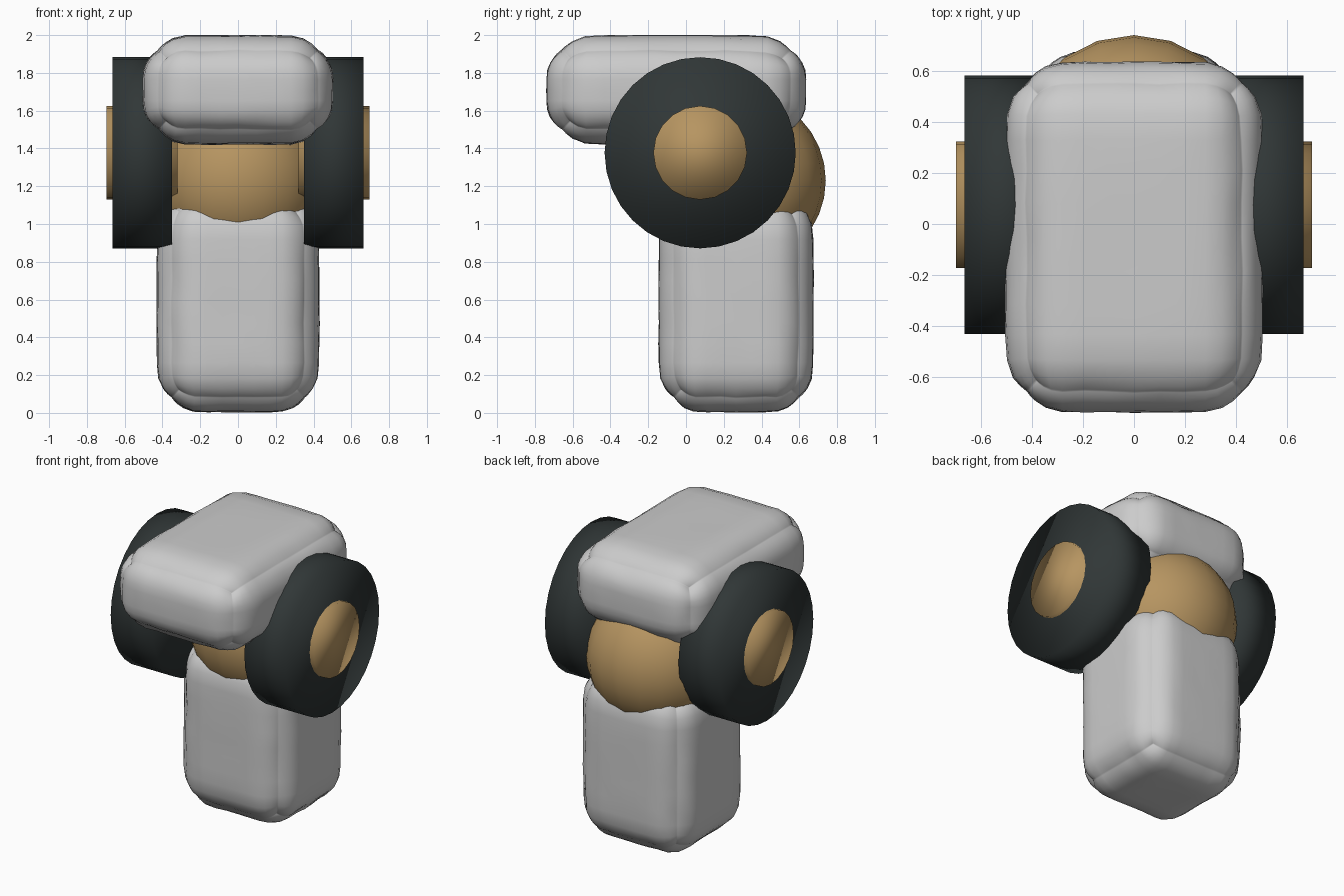
import bpy, bmesh, math
from mathutils import Vector, noise

if "Cube" in bpy.data.objects:
    bpy.data.objects.remove(bpy.data.objects["Cube"])


def material(name, rgb):
    m = bpy.data.materials.new(name)
    m.diffuse_color = (*rgb, 1)
    m.use_nodes = True
    m.node_tree.nodes["Principled BSDF"].inputs["Base Color"].default_value = m.diffuse_color
    return m


GOLD = material("gold", (0.47, 0.30, 0.12))
BLACK = material("black", (0.03, 0.038, 0.038))


def soft_block(name, lo, hi, radius, bulge=0.024, wobble=0.012):
    """Pillow-like rounded box with a slightly uneven, hand-worked surface."""
    lo, hi = Vector(lo), Vector(hi)
    centre, half = (lo + hi) / 2, (hi - lo) / 2
    bm = bmesh.new()
    bmesh.ops.create_cube(bm, size=2)
    bmesh.ops.subdivide_edges(bm, edges=bm.edges[:], cuts=15, use_grid_fill=True)
    for v in bm.verts:
        # bunch the grid lines towards the rounded borders
        u = Vector([math.sin(c * math.pi / 2) for c in v.co])
        p = Vector([u[i] * half[i] for i in range(3)])
        core = Vector([max(-half[i] + radius, min(half[i] - radius, p[i])) for i in range(3)])
        n = (p - core).normalized()
        q = core + n * radius
        # faces swell gently towards their middles
        for i in range(3):
            a, b = [u[j] for j in range(3) if j != i]
            q[i] -= bulge * n[i] * (a ** 4 + b ** 4)
        # unevenness gathers around the worn edges
        worn = 0.4 + 0.6 * (1 - max(abs(c) for c in n)) / 0.42
        q += n * wobble * worn * noise.noise(q * 9 + centre)
        v.co = centre + q
    for f in bm.faces:
        f.smooth = True
    mesh = bpy.data.meshes.new(name)
    bm.to_mesh(mesh)
    bm.free()
    ob = bpy.data.objects.new(name, mesh)
    bpy.context.collection.objects.link(ob)
    return ob


def disc(name, x0, x1, radius, sides, mat):
    """Cylinder along x, centred on the shoulder axle."""
    bpy.ops.mesh.primitive_cylinder_add(
        vertices=sides, radius=radius, depth=abs(x1 - x0),
        location=((x0 + x1) / 2, 0.075, 1.377), rotation=(0, math.pi / 2, 0))
    ob = bpy.context.object
    ob.name = name
    ob.data.materials.append(mat)
    bpy.ops.object.shade_smooth()
    return ob


# Upper block, reaching forward, and the upright lower block
soft_block("upper_block", (-0.505, -0.738, 1.42), (0.505, 0.635, 2.0), 0.225)
soft_block("lower_block", (-0.43, -0.145, 0.004), (0.43, 0.675, 1.18), 0.215)

# Ball joint between the blocks
bpy.ops.mesh.primitive_uv_sphere_add(segments=20, ring_count=16, radius=0.465,
                                     location=(0, 0.275, 1.23))
ball = bpy.context.object
ball.name = "ball_joint"
ball.data.materials.append(GOLD)
bpy.ops.object.shade_smooth()

# Side discs with their hubs
for side, s in (("right", 1), ("left", -1)):
    disc(f"{side}_disc", s * 0.35, s * 0.665, 0.506, 32, BLACK)
    disc(f"{side}_hub", s * 0.32, s * 0.697, 0.248, 20, GOLD)
